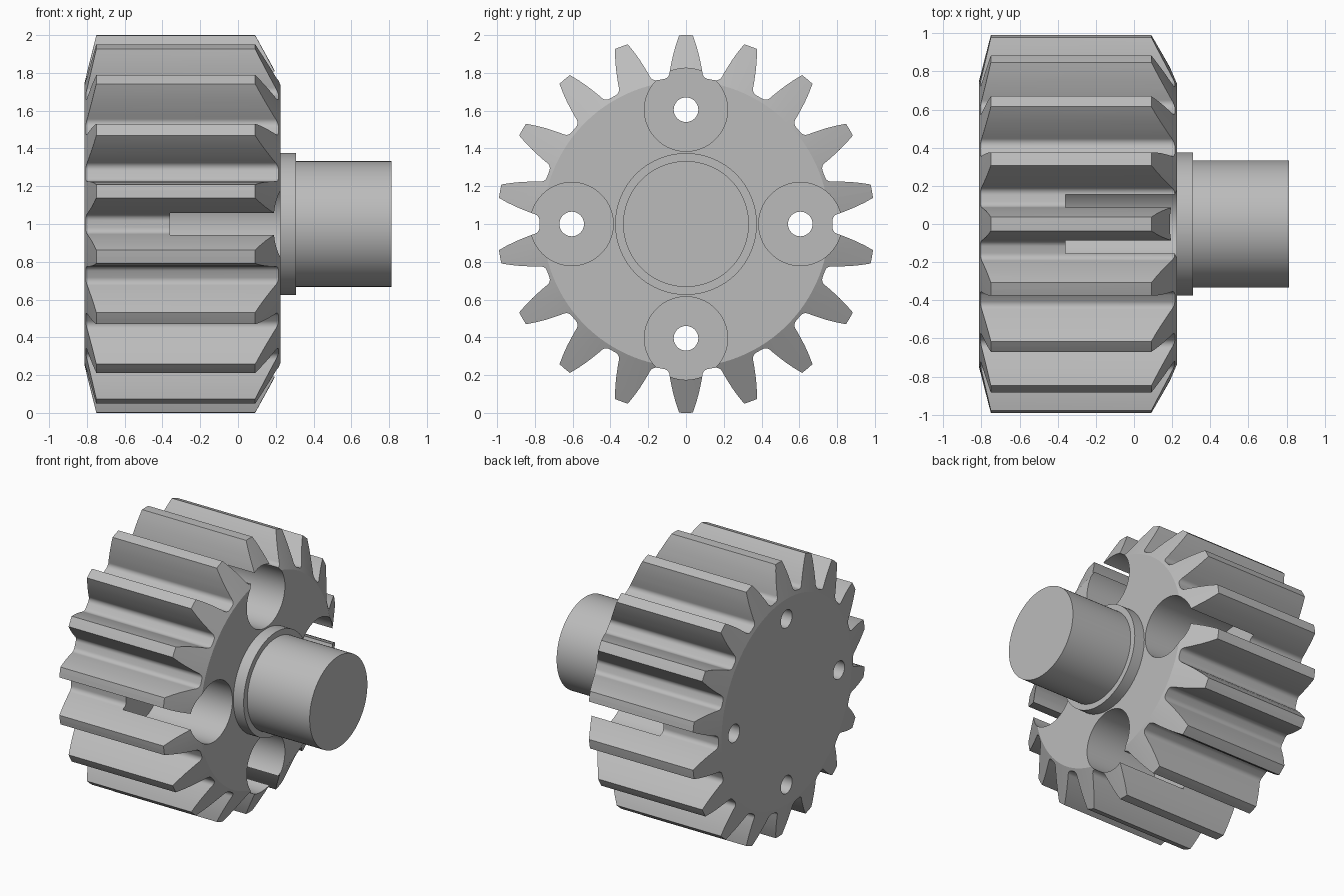
import bpy
import bmesh
from math import sin, cos, radians, tau
from mathutils import Matrix, Vector

old = bpy.data.objects.get("Cube")
if old:
    bpy.data.objects.remove(old)

TEETH = 18
AXIS = Vector((0, 0, 1))  # the shaft runs along x at this height

steel = bpy.data.materials.new("light_grey_steel")
steel.use_nodes = True
steel.diffuse_color = (0.5, 0.5, 0.5, 1)
steel.node_tree.nodes["Principled BSDF"].inputs["Base Color"].default_value = (0.5, 0.5, 0.5, 1)


def loft(name, rings, offset=(0, 0, 0)):
    """Skin a list of equal point rings into a capped solid."""
    bm = bmesh.new()
    loops = [[bm.verts.new(AXIS + Vector(offset) + Vector(p)) for p in ring] for ring in rings]
    for a, b in zip(loops, loops[1:]):
        for i in range(len(a)):
            j = (i + 1) % len(a)
            bm.faces.new((a[i], a[j], b[j], b[i]))
    bm.faces.new(loops[0])
    bm.faces.new(loops[-1])
    bmesh.ops.recalc_face_normals(bm, faces=bm.faces[:])
    mesh = bpy.data.meshes.new(name)
    bm.to_mesh(mesh)
    bm.free()
    mesh.materials.append(steel)
    obj = bpy.data.objects.new(name, mesh)
    bpy.context.collection.objects.link(obj)
    return obj


def lathe(name, profile, sides=96, offset=(0, 0, 0)):
    """Revolve (x, radius) pairs around the shaft axis."""
    rings = [[(x, r * cos(tau * i / sides), r * sin(tau * i / sides)) for i in range(sides)]
             for x, r in profile]
    return loft(name, rings, offset)


def select_only(obj):
    bpy.ops.object.select_all(action='DESELECT')
    obj.select_set(True)
    bpy.context.view_layer.objects.active = obj


def cut(obj, cutter, operation):
    select_only(obj)
    mod = obj.modifiers.new("cut", 'BOOLEAN')
    mod.operation = operation
    mod.solver = 'EXACT'
    mod.object = cutter
    bpy.ops.object.modifier_apply(modifier=mod.name)
    bpy.data.objects.remove(cutter)


def finish(obj):
    """Smooth the curved surfaces, keep the end faces flat."""
    select_only(obj)
    bpy.ops.object.shade_smooth_by_angle(angle=radians(25))
    for face in obj.data.polygons:
        if abs(face.normal.x) > 0.999:
            face.use_smooth = False


# Tooth outline: curved flank, then a round fillet into the root
half = [(0.036, 0.999), (0.053, 0.95), (0.067, 0.9), (0.077, 0.855), (0.084, 0.82)]
for step in range(8):
    a = radians(185 + 76 * step / 7)
    half.append((0.123 + 0.036 * cos(a), 0.803 + 0.036 * sin(a)))
root = (0.776 * sin(tau / TEETH / 2), 0.776 * cos(tau / TEETH / 2))
tooth = [(-w, r) for w, r in reversed(half)] + [(0, 1)] + half + [root]

outline = []
for t in range(TEETH):
    turn = Matrix.Rotation(-t * tau / TEETH, 2)
    outline += [turn @ Vector(p) for p in tooth]

# Gear body, with both ends of the teeth bevelled by a conical blank
gear = loft("gear_body", [[(x, p.x, p.y) for p in outline] for x in (-0.9, 0.3)])
blank = lathe("bevel_blank", [(-0.812, 0.75), (-0.744, 1.025), (0.077, 1.025), (0.225, 0.757)], 144)
cut(gear, blank, 'INTERSECT')

# Four wide blind bores, each with a small through hole
for k in range(4):
    a = tau * k / 4
    bore = lathe("bore_cutter", [(-1, 0.065), (-0.36, 0.065), (-0.36, 0.22), (0.4, 0.22)], 64,
                 (0, 0.605 * cos(a), 0.605 * sin(a)))
    cut(gear, bore, 'DIFFERENCE')
finish(gear)

# Collar and shaft
finish(lathe("collar", [(0.2, 0.375), (0.308, 0.375)]))
finish(lathe("shaft", [(0.2, 0.333), (0.812, 0.333)]))
